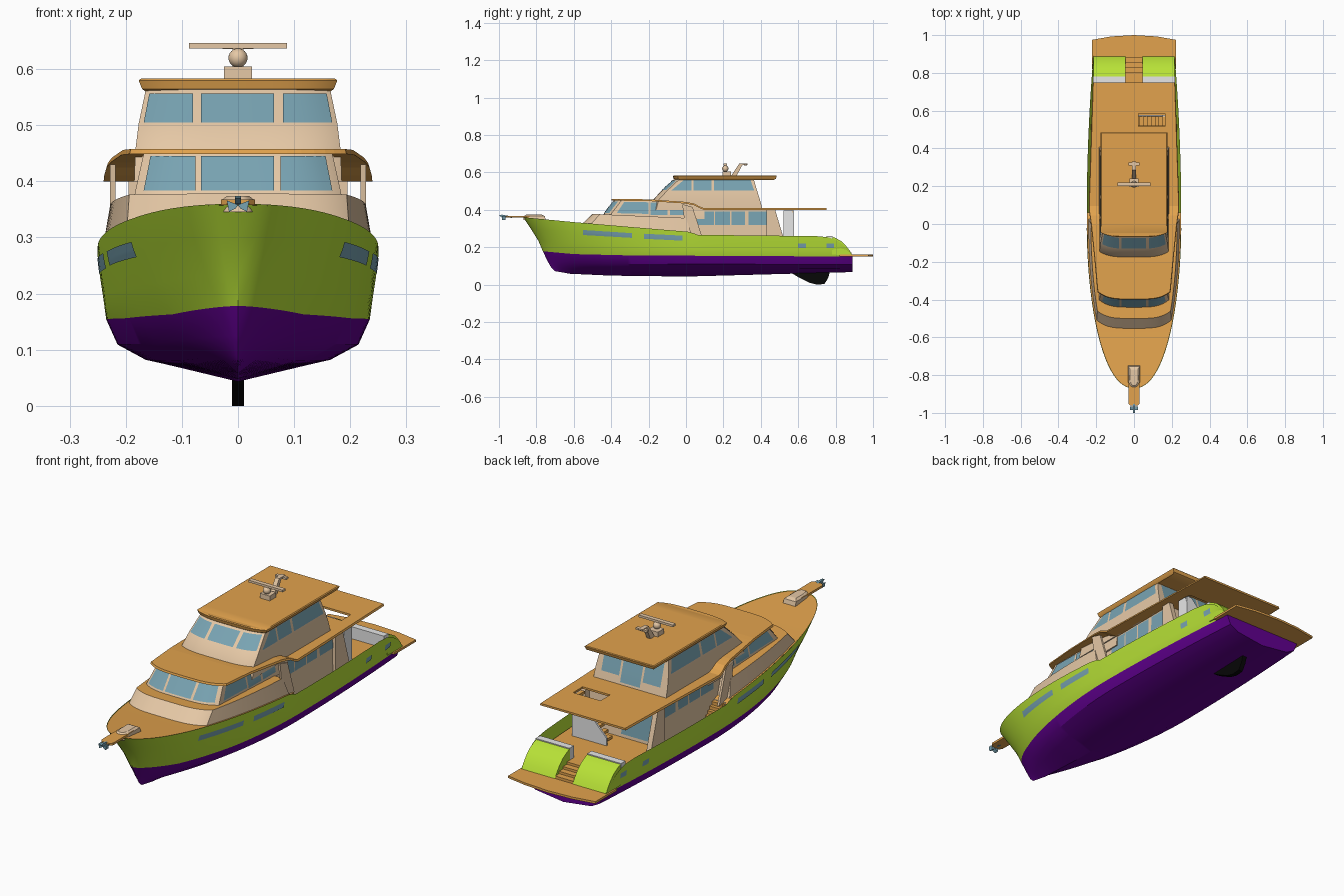
import bpy, bmesh, math
from mathutils import Vector
from mathutils.bvhtree import BVHTree

if "Cube" in bpy.data.objects:
    bpy.data.objects.remove(bpy.data.objects["Cube"])


def material(name, r, g, b):
    m = bpy.data.materials.new(name)
    m.diffuse_color = (r, g, b, 1)
    m.use_nodes = True
    m.node_tree.nodes["Principled BSDF"].inputs["Base Color"].default_value = m.diffuse_color
    return m


GREEN = material("lime green", .48, .76, .038)
PURPLE = material("deep purple", .12, .0, .28)
TAN = material("teak tan", .76, .365, .075)
BEIGE = material("beige", .79, .58, .38)
GLASS = material("blue glass", .19, .37, .45)
BLACK = material("black", .002, .002, .002)
WHITE = material("white", .95, .95, .95)


# ---- helpers ----
def make(name, polys, mats, mirror=False, outward=True, smooth=True):
    """Weld a list of (material index, corner points) into one object."""
    bm = bmesh.new()
    if mirror:
        polys = polys + [(m, [(-x, y, z) for x, y, z in reversed(p)]) for m, p in polys]
    for m, p in polys:
        f = bm.faces.new([bm.verts.new(c) for c in p])
        f.material_index = m
    bmesh.ops.remove_doubles(bm, verts=bm.verts, dist=1e-5)
    if outward:
        bmesh.ops.recalc_face_normals(bm, faces=bm.faces)
    me = bpy.data.meshes.new(name)
    bm.to_mesh(me)
    bm.free()
    for m in mats:
        me.materials.append(m)
    ob = bpy.data.objects.new(name, me)
    bpy.context.collection.objects.link(ob)
    bpy.ops.object.select_all(action='DESELECT')
    ob.select_set(True)
    bpy.context.view_layer.objects.active = ob
    if smooth:
        bpy.ops.object.shade_smooth_by_angle(angle=math.radians(30))
    return ob


def table(pts, v):
    if v <= pts[0][0]:
        return pts[0][1]
    for (a, fa), (b, fb) in zip(pts, pts[1:]):
        if v <= b:
            return fa + (fb - fa) * (v - a) / (b - a)
    return pts[-1][1]


def prism(name, pts, axis, a, b, mat, mirror=False):
    """Extrude a profile along x (points are y,z), y (x,z) or z (x,y)."""
    put = {'x': lambda p, d: (d, p[0], p[1]), 'y': lambda p, d: (p[0], d, p[1]),
           'z': lambda p, d: (p[0], p[1], d)}[axis]
    lo, hi = [put(p, a) for p in pts], [put(p, b) for p in pts]
    n = len(pts)
    polys = [(0, lo[::-1]), (0, hi)]
    polys += [(0, [lo[i], lo[(i + 1) % n], hi[(i + 1) % n], hi[i]]) for i in range(n)]
    return make(name, polys, [mat], mirror)


def box(name, x0, x1, y0, y1, z0, z1, mat, mirror=False):
    return prism(name, [(x0, y0), (x1, y0), (x1, y1), (x0, y1)], 'z', z0, z1, mat, mirror)


def ring(z, hw, y0, bow, y1, side=12):
    """Half outline: bowed front edge, then side running aft. z and hw may be functions of y."""
    zf = z if callable(z) else lambda y: z
    hf = hw if callable(hw) else lambda y: hw
    pts = []
    for i in range(11):
        k = math.sin(math.pi / 2 * i / 10)
        y = y0 + bow * k ** 4
        pts.append((hf(y0 + bow) * k, y, zf(y)))
    for i in range(1, side + 1):
        y = y0 + bow + (y1 - y0 - bow) * i / side
        pts.append((hf(y), y, zf(y)))
    return pts


def loft(name, rings, mats, top=0, bottom=0, smooth=True):
    flip = lambda p: (-p[0], p[1], p[2])
    polys = []
    for a, b in zip(rings, rings[1:]):
        for i in range(len(a) - 1):
            q = [a[i], a[i + 1], b[i + 1], b[i]]
            polys += [(0, q), (0, [flip(p) for p in reversed(q)])]
        polys.append((0, [a[-1], flip(a[-1]), flip(b[-1]), b[-1]]))
    for r, m in ((rings[0], bottom), (rings[-1], top)):
        for p, q in zip(r, r[1:]):
            polys.append((m, [p, q, flip(q), flip(p)] if p[0] else [p, q, flip(q)]))
    return make(name, polys, mats, smooth=smooth)


def panel(name, target, quad, direction, mat=GLASS, mirror=False, n=6):
    """Thin pane projected on a target. quad = (across, z) corners: low a, low b, high b, high a."""
    me = target.data
    tree = BVHTree.FromPolygons([v.co for v in me.vertices], [p.vertices for p in me.polygons])
    d = Vector(direction)

    def point(u, v):
        lo = Vector(quad[0]).lerp(Vector(quad[1]), u)
        p = lo.lerp(Vector(quad[3]).lerp(Vector(quad[2]), u), v)
        start = Vector((0, p[0], p[1]) if d.x else (p[0], 0, p[1])) - d * 2
        hit = tree.ray_cast(start, d)[0] or tree.find_nearest(start)[0]
        return tuple(hit - d * .003)
    g = [[point(i / n, j / n) for i in range(n + 1)] for j in range(n + 1)]
    polys = []
    for j in range(n):
        for i in range(n):
            q = [g[j][i], g[j][i + 1], g[j + 1][i + 1], g[j + 1][i]]
            nor = (Vector(q[1]) - Vector(q[0])).cross(Vector(q[3]) - Vector(q[0]))
            polys.append((0, q[::-1] if nor.dot(d) > 0 else q))
    return make(name, polys, [mat], mirror, outward=False)


def rect(a0, a1, z0, z1):
    return [(a0, z0), (a1, z0), (a1, z1), (a0, z1)]


# ---- hull: seven lengthwise lines, stem to transom ----
SHEER = [(-.87, .36), (-.6, .334), (-.4, .317), (-.2, .30), (.02, .282), (.06, .266), (.7, .259),
         (.76, .253), (.8, .24), (.84, .215), (.87, .185), (.89, .16)]
WATER = [(-.765, .178), (-.6, .163), (-.3, .156), (.89, .15)]
KEEL = [(-.70, .072), (-.62, .058), (-.4, .048), (0, .043), (.89, .067)]
sheer = lambda y: table(SHEER, y)
water = lambda y: table(WATER, y)
LINES = [  # stem y, half beam, fullness, height
    (-.70, 0, 1, lambda y: table(KEEL, y)),
    (-.72, .165, .9, lambda y: table([(-.72, .09), (-.4, .08), (.89, .085)], y)),
    (-.74, .215, .75, lambda y: table([(-.74, .125), (-.4, .11), (.89, .108)], y)),
    (-.765, .235, .66, water),
    (-.79, .24, .57, lambda y: water(y) + .33 * (sheer(y) - water(y))),
    (-.83, .246, .49, lambda y: water(y) + .68 * (sheer(y) - water(y))),
    (-.87, .25, .45, sheer)]


def beam(y, stem=-.87, width=.25, full=.45):
    u = min(1, max(0, (y - stem) / .87))
    return width * (1 - (1 - u) ** 2) ** full * (1 - .14 * max(0, (y - .05) / .84) ** 2)


N = 70
grid = []
for stem, w, full, zf in LINES:
    ys = [stem + (.89 - stem) * (i / N) ** 1.3 for i in range(N + 1)]
    grid.append([(beam(y, stem, w, full), y, zf(y)) for y in ys])
polys = []
for k in range(6):
    m = 1 if k < 3 else 0
    a, b = grid[k], grid[k + 1]
    polys += [(m, [a[i], a[i + 1], b[i + 1], b[i]]) for i in range(N)]
    polys.append((m, [a[N], (0,) + a[N][1:], (0,) + b[N][1:], b[N]] if k else [a[N], (0,) + b[N][1:], b[N]]))
hull = make("hull", polys, [GREEN, PURPLE], mirror=True)

SIDE = (-1, 0, 0)
panel("hull_window_front", hull, [(-.55, .265), (-.29, .25), (-.29, .275), (-.55, .292)], SIDE, mirror=True, n=10)
panel("hull_window_middle", hull, [(-.225, .245), (-.02, .235), (-.02, .262), (-.225, .272)], SIDE, mirror=True)
for y in (.60, .75):
    panel("aft_port", hull, rect(y, y + .042, .195, .22), SIDE, mirror=True)

# ---- decks ----
ys = [-.868 + .928 * (i / 40) ** 1.5 for i in range(41)]
edge = [(beam(y) - .002, y, sheer(y) - .002) for y in ys]
make("fore_deck", [(0, [(0,) + p[1:], p, q, (0,) + q[1:]]) for p, q in zip(edge, edge[1:])], [TAN], True)
prism("aft_deck", [(-.232, .03), (.232, .03), (.228, .5), (.212, .79), (-.212, .79), (-.228, .5)], 'z', .195, .205, TAN)
box("deck_step_wall", -.24, .24, .04, .055, .2, .268, BEIGE)
for i in range(4):
    box("side_stair", .182, .234, .055, .12 - i * .016, .205 + i * .015, .22 + i * .015, TAN, True)
prism("swim_platform", [(-.222, .82), (.222, .82), (.222, .975), (.12, .993), (0, 1), (-.12, .993), (-.222, .975)],
      'z', .15, .16, TAN)
prism("stern_quarter", [(.78, .16), (.78, .256), (.80, .249), (.83, .232), (.855, .208), (.875, .182), (.888, .158)],
      'x', .045, .215, GREEN, True)
box("stern_coaming", .045, .217, .75, .782, .2, .26, WHITE, True)
for i in range(4):
    box("stern_stair", -.045, .045, .77, .885 - i * .028, .155, .172 + i * .011, TAN)
prism("skeg", [(.55, .07), (.60, .04), (.66, .01), (.70, 0), (.74, .003), (.76, .035), (.77, .07)], 'x', -.011, .011, BLACK)

# ---- forward trunk and lower houses ----
loft("trunk", [ring(lambda y: sheer(y) - .01, lambda y: beam(y) - .008, -.56, .045, .03),
               ring(lambda y: table([(-.5, .378), (.03, .355)], y), lambda y: beam(y) - .022, -.50, .04, .0)],
     [BEIGE, TAN], top=1)
fore = loft("forward_house", [ring(.35, .186, -.45, .04, .1), ring(.378, .184, -.44, .04, .1),
                              ring(.45, .168, -.385, .04, .1)], [BEIGE])
main = loft("main_house", [ring(.2, .182, -.1, .01, .47), ring(.405, .176, -.1, .01, .45)], [BEIGE])
FRONT, BACK = (0, 1, 0), (0, -1, 0)
panel("forward_windscreen", fore, rect(-.066, .064, .384, .445), FRONT)
for s in (-1, 1):
    panel("forward_windscreen_side", fore, [(s * .076, .384), (s * .168, .384), (s * .156, .445), (s * .076, .445)], FRONT)
panel("forward_side_window", fore, [(-.37, .382), (-.2, .378), (-.2, .44), (-.33, .443)], SIDE, mirror=True)
for y in (-.19, -.085):
    panel("forward_side_window", fore, rect(y, y + .092, .372, .438), SIDE, mirror=True)
for a, b in ((.06, .15), (.156, .235), (.243, .315), (.335, .445)):
    panel("main_side_window", main, rect(a, b, .318, .392), SIDE, mirror=True)
panel("saloon_door", main, rect(-.15, .0, .22, .385), BACK)
prism("aft_fin", [(.43, .405), (.475, .405), (.535, .205), (.43, .205)], 'x', .172, .195, BEIGE, True)
prism("forward_fin", [(-.02, .43), (.035, .415), (.085, .26), (.0, .275)], 'x', .218, .228, BEIGE, True)

# ---- main roof, stepped, with stair opening ----
RZ = [(-.4, .458), (-.2, .456), (0, .442), (.05, .432), (.085, .409), (.75, .409)]
RW = [(-.4, .19), (-.2, .208), (0, .228), (.08, .24), (.75, .218)]
roof = loft("main_roof", [ring(lambda y: table(RZ, y) - .009, lambda y: table(RW, y), -.4, .04, .75, 44),
                          ring(lambda y: table(RZ, y), lambda y: table(RW, y) - .003, -.397, .04, .75, 44)], [TAN], smooth=False)
cut = box("stair_opening_cutter", .025, .165, .515, .585, .35, .47, TAN)
cut.hide_render = True
mod = roof.modifiers.new("opening", 'BOOLEAN')
mod.operation, mod.object, mod.solver = 'DIFFERENCE', cut, 'EXACT'
bpy.context.view_layer.objects.active = roof
bpy.ops.object.modifier_apply(modifier="opening")
bpy.data.objects.remove(cut)
for i in range(8):
    x = .01 + i * .02
    box("deck_stair", x, x + .022, .52, .57, .215 + i * .024, .227 + i * .024, TAN)
prism("stair_panel", [(.0, .205), (.175, .205), (.175, .395), (.15, .395), (.0, .24)], 'y', .57, .578, WHITE)
prism("stair_end", [(.52, .205), (.578, .205), (.578, .36), (.565, .395), (.52, .395)], 'x', .168, .176, WHITE)

# ---- pilothouse ----
pilot = loft("pilothouse", [ring(.40, .185, -.19, .03, .41), ring(.455, .183, -.175, .03, .395),
                            ring(.503, .177, -.13, .03, .38), ring(.57, .163, -.058, .03, .36)], [BEIGE])
panel("pilot_windscreen", pilot, rect(-.066, .064, .505, .557), FRONT)
for s in (-1, 1):
    panel("pilot_windscreen_side", pilot, [(s * .08, .505), (s * .168, .505), (s * .158, .557), (s * .08, .557)], FRONT)
    panel("pilot_rear_window", pilot, rect(s * .06, s * .15, .445, .555), BACK)
panel("pilot_rear_door", pilot, rect(-.05, .05, .42, .555), BACK)
panel("pilot_side_window", pilot, [(-.08, .502), (.03, .502), (.03, .56), (-.01, .56)], SIDE, mirror=True)
panel("pilot_side_window", pilot, rect(.04, .135, .502, .56), SIDE, mirror=True)
panel("pilot_side_window", pilot, [(.15, .502), (.365, .502), (.345, .56), (.15, .56)], SIDE, mirror=True)
loft("pilot_roof", [ring(.560, .165, -.06, .025, .47), ring(.565, .171, -.066, .025, .48),
                    ring(.580, .177, -.07, .025, .485), ring(.583, .173, -.066, .025, .482)], [TAN])

# ---- roof equipment ----
box("radar_pedestal", -.025, .025, .195, .24, .58, .605, BEIGE)
bpy.ops.mesh.primitive_uv_sphere_add(segments=24, ring_count=12, radius=.017, location=(0, .21, .62))
dome = bpy.context.object
dome.name = "radar_dome"
dome.data.materials.append(BEIGE)
bpy.ops.object.shade_smooth()
box("radar_bar", -.087, .087, .20, .22, .637, .647, BEIGE)
prism("mast", [(.24, .58), (.27, .58), (.30, .638), (.33, .64), (.33, .647), (.285, .647)], 'x', -.01, .01, BEIGE)
box("mast_crossbar", -.028, .028, .31, .325, .636, .645, BEIGE)

# ---- bow pulpit and anchor ----
prism("pulpit", [(-.03, -.80), (-.03, -.95), (-.02, -.962), (.02, -.962), (.03, -.95), (.03, -.80)], 'z', .358, .368, TAN)
loft("windlass_cover", [ring(.345, .032, -.87, .03, -.75), ring(.366, .03, -.865, .03, -.755),
                        ring(.374, .02, -.855, .03, -.77)], [BEIGE])
prism("anchor_shank", [(-.93, .357), (-.93, .364), (-.985, .374), (-1, .37), (-.985, .36)], 'x', -.005, .005, GLASS)
prism("anchor_fluke", [(.0, .358), (.02, .366), (.016, .346), (.004, .352)], 'y', -.985, -.965, GLASS, True)
